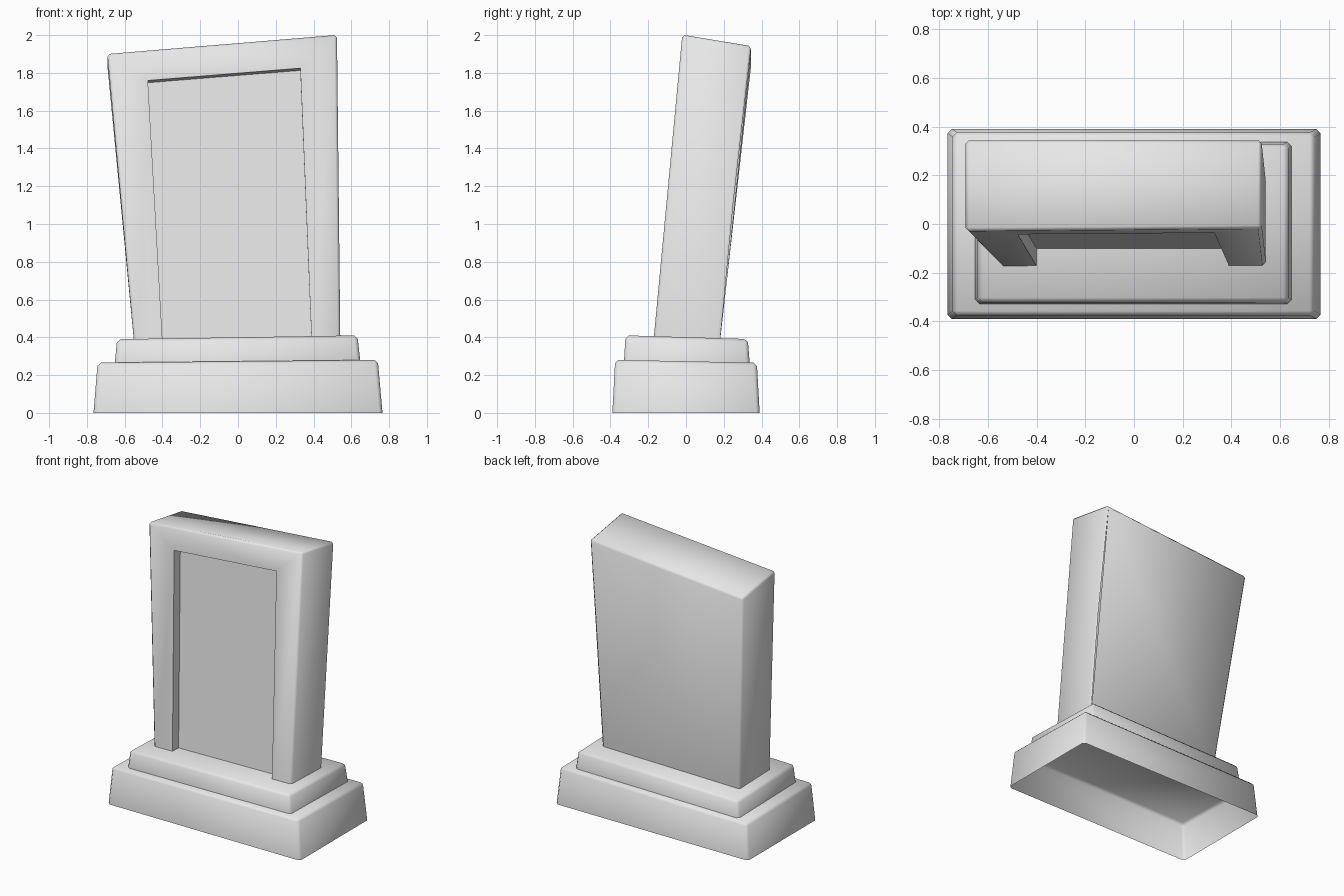
import bpy, bmesh
from math import radians

cube = bpy.data.objects.get("Cube")
if cube:
    bpy.data.objects.remove(cube)

stone = bpy.data.materials.new("pale_grey_stone")
stone.use_nodes = True
colour = (0.8, 0.8, 0.8, 1)
stone.diffuse_color = colour
stone.node_tree.nodes["Principled BSDF"].inputs["Base Color"].default_value = colour


def finish(name, bm, smooth_angle):
    bmesh.ops.recalc_face_normals(bm, faces=bm.faces)
    mesh = bpy.data.meshes.new(name)
    bm.to_mesh(mesh)
    bm.free()
    mesh.materials.append(stone)
    obj = bpy.data.objects.new(name, mesh)
    bpy.context.collection.objects.link(obj)
    bpy.ops.object.select_all(action="DESELECT")
    obj.select_set(True)
    bpy.context.view_layer.objects.active = obj
    bpy.ops.object.shade_smooth_by_angle(angle=radians(smooth_angle))
    return obj


def bevel(bm, edges, width):
    bmesh.ops.bevel(bm, geom=edges, offset=width, segments=1,
                    affect="EDGES", clamp_overlap=True)


def ring(bm, x0, x1, y0, y1, height):
    """Rectangle of vertices whose height follows a tilted plane."""
    corners = ((x0, y0), (x1, y0), (x1, y1), (x0, y1))
    return [bm.verts.new((x, y, height(x, y))) for x, y in corners]


def plinth(name, bottom, top, low, high, width):
    """Tapered block, open underneath, with softened edges."""
    bm = bmesh.new()
    a, b = ring(bm, *bottom, low), ring(bm, *top, high)
    for i in range(4):
        j = (i + 1) % 4
        bm.faces.new((a[i], a[j], b[j], b[i]))
    bm.faces.new(b)
    bevel(bm, [e for e in bm.edges if not e.is_boundary], width)
    return finish(name, bm, 60)


# Stepped base, slightly tilted on top
def ground(x, y):
    return 0


def lower_top(x, y):
    return 0.266 + 0.01 * x - 0.02 * y


def upper_top(x, y):
    return 0.391 + 0.016 * x - 0.03 * y


plinth("lower_plinth", (-0.765, 0.765, -0.39, 0.39),
       (-0.743, 0.74, -0.375, 0.375), ground, lower_top, 0.018)
plinth("upper_plinth", (-0.652, 0.647, -0.328, 0.337),
       (-0.64, 0.632, -0.32, 0.327), lower_top, upper_top, 0.018)


# Leaning slab with a recessed front panel that runs down to the base
FOOT = 0.35
DEPTH = 0.07


def front_y(z):
    return -0.175 + 0.094 * (z - FOOT)


bm = bmesh.new()
outline = ((-0.548, FOOT), (-0.692, 1.902), (0.524, 2.003), (0.542, FOOT))
opening = ((-0.398, FOOT), (-0.477, 1.76), (0.33, 1.825), (0.391, FOOT))
back_y = (0.177, 0.345, 0.345, 0.177)
back_z = (FOOT, 1.842, 1.943, FOOT)

front = [bm.verts.new((x, front_y(z), z)) for x, z in outline]
back = [bm.verts.new((v.co.x, y, z)) for v, y, z in zip(front, back_y, back_z)]
rim = [bm.verts.new((x, front_y(z), z)) for x, z in opening]
panel = [bm.verts.new((v.co.x, v.co.y + DEPTH, v.co.z - (0.012 if v.co.z > 1 else 0)))
         for v in rim]

for i in range(3):
    j = i + 1
    bm.faces.new((front[i], front[j], rim[j], rim[i]))    # frame
    bm.faces.new((rim[i], rim[j], panel[j], panel[i]))    # recess walls
    bm.faces.new((front[j], front[i], back[i], back[j]))  # outer sides
bm.faces.new(panel)
bm.faces.new(back)

outer = set(front + back)
bevel(bm, [e for e in bm.edges
           if not e.is_boundary and all(v in outer for v in e.verts)], 0.014)
finish("leaning_slab", bm, 60)
